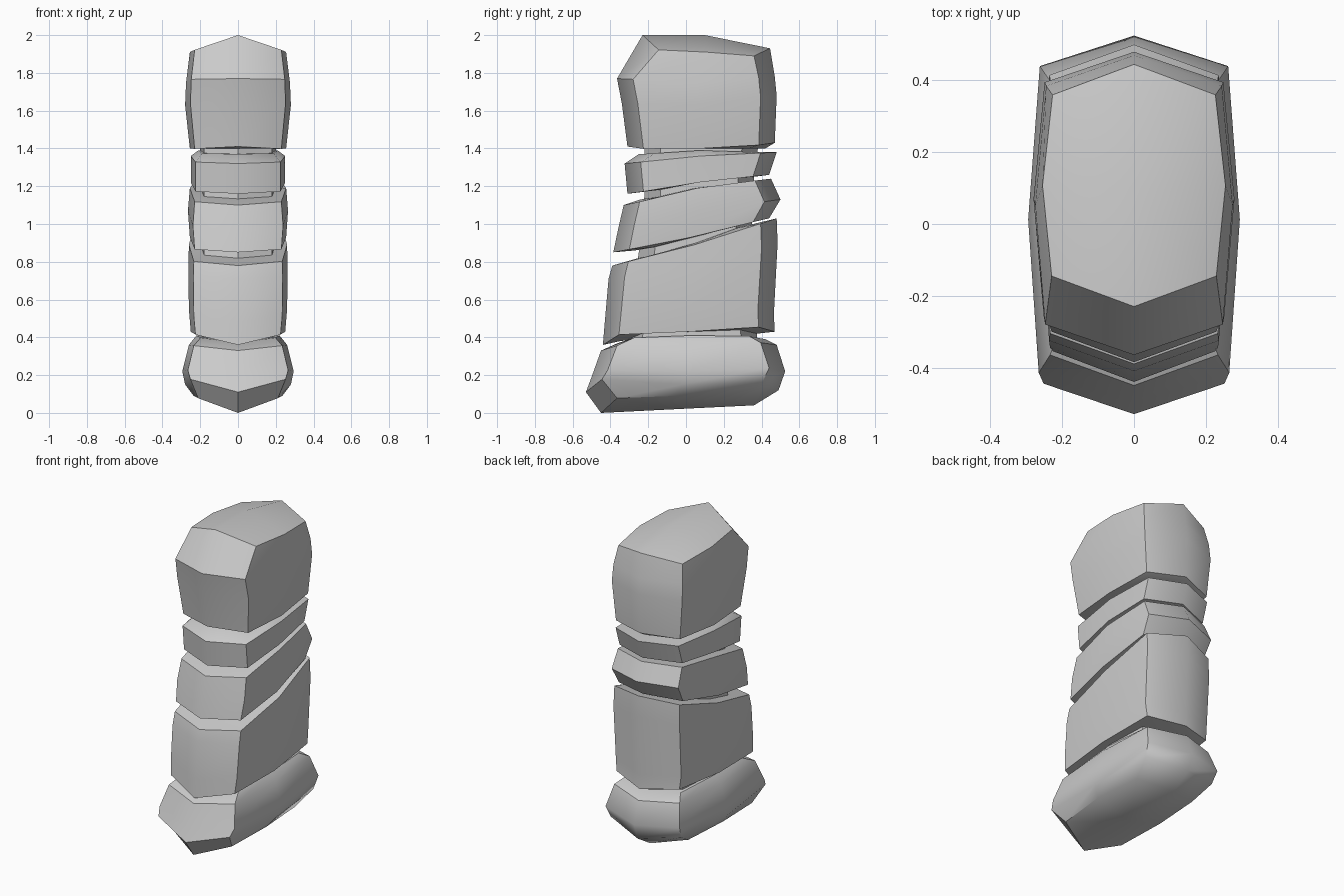
import bpy, bmesh


def ring_points(w, yf, yb, zf, zm, zb, lift):
    """Eight-sided section: pointed front and back, slightly bowed sides."""
    d = 0.085
    zfc = zf + 0.2 * (zm - zf) + lift
    zbc = zb + 0.2 * (zm - zb) + lift * 0.6
    ym = (yf + yb) / 2
    half = [(w * 0.9, yf + d, zfc), (w, ym, zm), (w * 0.89, yb - d, zbc)]
    return ([(0, yf, zf)] + half + [(0, yb, zb)]
            + [(-x, y, z) for x, y, z in reversed(half)])


def stone(name, rings, low=None, high=None):
    """Loft the sections and close both ends with a fan."""
    bm = bmesh.new()
    loops = [[bm.verts.new(p) for p in ring_points(*r)] for r in rings]
    for a, b in zip(loops, loops[1:]):
        for i in range(8):
            j = (i + 1) % 8
            bm.faces.new((a[i], a[j], b[j], b[i]))
    for loop, tip in ((loops[0], low), (loops[-1], high)):
        if tip is None:
            r = [v.co for v in loop]
            tip = (0, sum(c.y for c in r) / 8, sum(c.z for c in r) / 8)
        c = bm.verts.new(tip)
        for i in range(8):
            bm.faces.new((loop[i], loop[(i + 1) % 8], c))
    bmesh.ops.recalc_face_normals(bm, faces=bm.faces)
    me = bpy.data.meshes.new(name)
    bm.to_mesh(me)
    bm.free()
    ob = bpy.data.objects.new(name, me)
    bpy.context.collection.objects.link(ob)
    bpy.ops.object.select_all(action='DESELECT')
    ob.select_set(True)
    bpy.context.view_layer.objects.active = ob
    bpy.ops.object.shade_smooth_by_angle(angle=0.75)


# Each section: half width, front y, back y, front z, side z, back z, corner lift
stone("base_stone", [
    (0.235, -0.45, 0.36, 0.00, 0.09, 0.04, 0.06),
    (0.28, -0.53, 0.49, 0.11, 0.15, 0.12, 0.06),
    (0.295, -0.50, 0.525, 0.19, 0.22, 0.22, 0.03),
    (0.26, -0.45, 0.48, 0.33, 0.36, 0.36, 0.02),
    (0.22, -0.36, 0.42, 0.37, 0.41, 0.39, 0.02),
], low=(0, -0.05, 0.02))

stone("lower_stone", [
    (0.21, -0.35, 0.38, 0.38, 0.43, 0.42, 0.03),
    (0.25, -0.44, 0.47, 0.36, 0.43, 0.43, 0.04),
    (0.26, -0.43, 0.465, 0.48, 0.55, 0.52, 0.02),
    (0.263, -0.41, 0.485, 0.71, 0.76, 0.90, 0.0),
    (0.26, -0.39, 0.48, 0.78, 0.89, 1.03, 0.0),
    (0.21, -0.25, 0.36, 0.82, 0.90, 1.00, 0.0),
])

stone("middle_stone", [
    (0.21, -0.27, 0.35, 0.86, 0.93, 1.02, 0.0),
    (0.255, -0.385, 0.44, 0.85, 0.93, 1.03, 0.0),
    (0.265, -0.36, 0.50, 0.97, 1.07, 1.13, 0.0),
    (0.255, -0.33, 0.45, 1.10, 1.19, 1.24, 0.0),
    (0.21, -0.24, 0.34, 1.13, 1.19, 1.22, 0.0),
])

stone("upper_stone", [
    (0.20, -0.23, 0.36, 1.17, 1.22, 1.25, 0.0),
    (0.25, -0.31, 0.44, 1.16, 1.22, 1.26, 0.0),
    (0.25, -0.325, 0.48, 1.32, 1.36, 1.38, 0.0),
    (0.21, -0.25, 0.40, 1.37, 1.39, 1.38, 0.0),
])

stone("top_stone", [
    (0.21, -0.24, 0.42, 1.40, 1.40, 1.40, 0.0),
    (0.255, -0.31, 0.47, 1.41, 1.40, 1.43, -0.01),
    (0.28, -0.34, 0.48, 1.64, 1.63, 1.68, 0.0),
    (0.275, -0.365, 0.47, 1.77, 1.75, 1.78, 0.0),
    (0.255, -0.23, 0.445, 2.00, 1.91, 1.93, -0.06),
], high=(0, 0.10, 2.0))

# Narrow core seen inside the grooves
stone("inner_core", [
    (0.2, -0.33, 0.38, 0.30, 0.30, 0.30, 0.0),
    (0.2, -0.25, 0.35, 0.85, 0.92, 1.00, 0.0),
    (0.2, -0.22, 0.36, 1.15, 1.20, 1.24, 0.0),
    (0.2, -0.22, 0.40, 1.55, 1.55, 1.55, 0.0),
])
